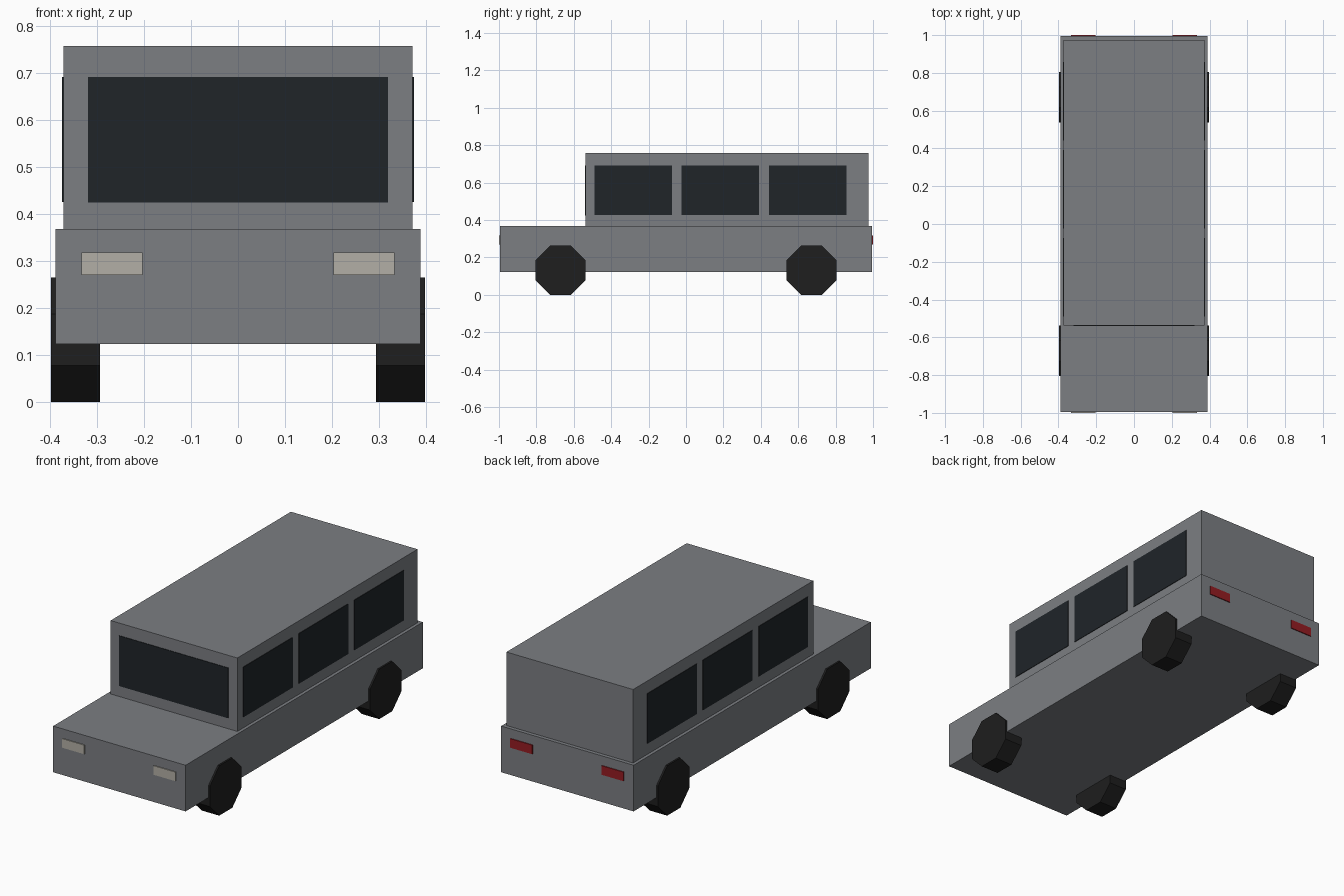
import bpy
import bmesh
from math import pi, cos
from mathutils import Matrix

if "Cube" in bpy.data.objects:
    bpy.data.objects.remove(bpy.data.objects["Cube"])


def material(name, rgb):
    m = bpy.data.materials.new(name)
    m.diffuse_color = (*rgb, 1)
    m.use_nodes = True
    m.node_tree.nodes["Principled BSDF"].inputs["Base Color"].default_value = m.diffuse_color
    return m


PAINT = material("paint", (0.20, 0.21, 0.225))
GLASS = material("dark_glass", (0.014, 0.018, 0.022))
RUBBER = material("rubber", (0.013, 0.013, 0.013))
LAMP = material("lamp", (0.45, 0.43, 0.38))
RED = material("red_lamp", (0.30, 0.012, 0.016))


def finish(name, bm, mat):
    mesh = bpy.data.meshes.new(name)
    bm.to_mesh(mesh)
    bm.free()
    mesh.materials.append(mat)
    ob = bpy.data.objects.new(name, mesh)
    bpy.context.collection.objects.link(ob)
    return ob


def box(name, x, y, z, mat):
    """Box from (min, max) ranges on each axis."""
    bm = bmesh.new()
    bmesh.ops.create_cube(bm, size=1)
    for v in bm.verts:
        for i, (lo, hi) in enumerate((x, y, z)):
            v.co[i] = (lo + hi) / 2 + v.co[i] * (hi - lo)
    return finish(name, bm, mat)


def wheel(name, x, y):
    """Octagonal wheel standing on a flat side."""
    half, width = 0.1325, 0.104
    r = half / cos(pi / 8)
    bm = bmesh.new()
    bmesh.ops.create_cone(bm, cap_ends=True, segments=8, radius1=r, radius2=r, depth=width,
                          matrix=Matrix.Rotation(pi / 2, 4, 'Y') @ Matrix.Rotation(pi / 8, 4, 'Z'))
    # make sure a flat side is at the bottom
    low = min(v.co.z for v in bm.verts)
    if abs(low + half) > 0.001:
        bmesh.ops.rotate(bm, verts=bm.verts, matrix=Matrix.Rotation(pi / 8, 3, 'X'))
    bmesh.ops.translate(bm, verts=bm.verts, vec=(x, y, half))
    return finish(name, bm, RUBBER)


# Lower body and cabin
box("lower_body", (-0.389, 0.389), (-0.995, 0.995), (0.123, 0.368), PAINT)
box("cabin", (-0.372, 0.372), (-0.537, 0.975), (0.368, 0.758), PAINT)

# Windscreen
box("windscreen", (-0.32, 0.32), (-0.54, -0.53), (0.425, 0.692), GLASS)

for side, s in (("right", 1), ("left", -1)):
    def span(a, b):
        return tuple(sorted((s * a, s * b)))

    # Three side windows
    for i in range(3):
        y = -0.489 + i * 0.466
        box(f"{side}_window_{i + 1}", span(0.365, 0.375), (y, y + 0.414), (0.426, 0.692), GLASS)

    # Lamps, front and back
    box(f"{side}_headlight", span(0.203, 0.333), (-1.0, -0.985), (0.27, 0.318), LAMP)
    box(f"{side}_tail_light", span(0.203, 0.333), (0.985, 1.0), (0.27, 0.318), RED)

    # Wheels
    wheel(f"{side}_front_wheel", s * 0.346, -0.671)
    wheel(f"{side}_back_wheel", s * 0.346, 0.671)
